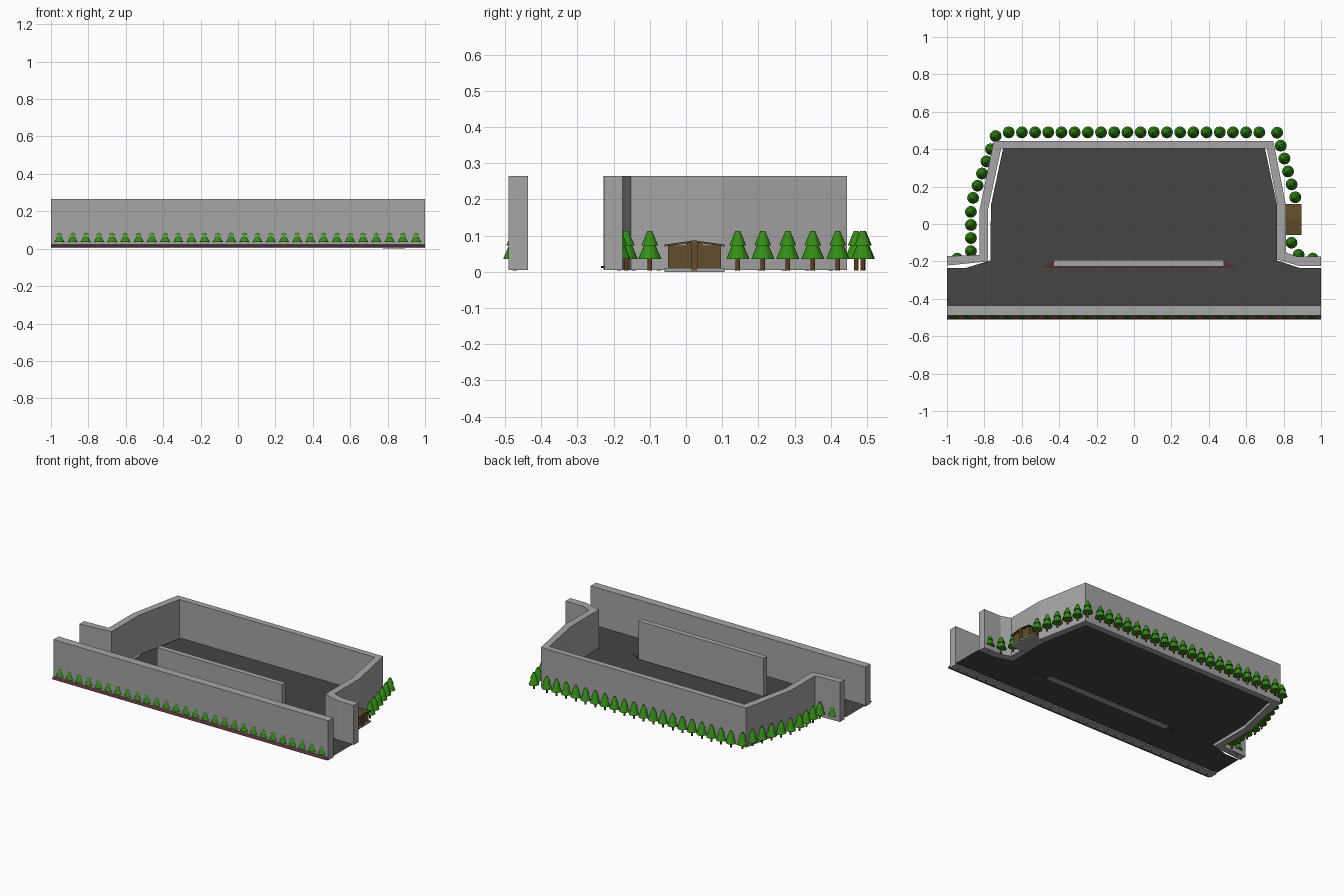
import bpy, bmesh, math
from mathutils import Matrix, Vector

if "Cube" in bpy.data.objects:
    bpy.data.objects.remove(bpy.data.objects["Cube"])


def material(name, rgb):
    m = bpy.data.materials.new(name)
    m.diffuse_color = (*rgb, 1)
    m.use_nodes = True
    m.node_tree.nodes["Principled BSDF"].inputs["Base Color"].default_value = m.diffuse_color
    return m


CONCRETE = material("concrete grey", (0.38, 0.38, 0.38))
ASPHALT = material("asphalt", (0.058, 0.058, 0.058))
PAVING = material("dark red paving", (0.09, 0.03, 0.03))
LEAF = material("tree green", (0.035, 0.27, 0.008))
BARK = material("bark brown", (0.12, 0.05, 0.015))
WOOD = material("hut wood", (0.12, 0.075, 0.025))


def finish(name, bm, mats):
    me = bpy.data.meshes.new(name)
    bmesh.ops.recalc_face_normals(bm, faces=bm.faces)
    bm.to_mesh(me)
    bm.free()
    for m in mats:
        me.materials.append(m)
    ob = bpy.data.objects.new(name, me)
    bpy.context.collection.objects.link(ob)
    return ob


def prism(name, outline, z0, z1, mat):
    """Extrude an xy outline from z0 to z1."""
    bm = bmesh.new()
    face = bm.faces.new([bm.verts.new((x, y, z0)) for x, y in outline])
    ext = bmesh.ops.extrude_face_region(bm, geom=[face])["geom"]
    bmesh.ops.translate(bm, vec=(0, 0, z1 - z0),
                        verts=[v for v in ext if isinstance(v, bmesh.types.BMVert)])
    return finish(name, bm, [mat])


def box(name, x0, x1, y0, y1, z0, z1, mat):
    return prism(name, [(x0, y0), (x1, y0), (x1, y1), (x0, y1)], z0, z1, mat)


def sheet(name, points, mat):
    bm = bmesh.new()
    bm.faces.new([bm.verts.new(p) for p in points])
    ob = finish(name, bm, [mat])
    if ob.data.polygons[0].normal.z < 0:
        ob.data.flip_normals()
    return ob


BASE, TOP = 0.005, 0.265

# Asphalt floor, a single sheet following the walls
floor = [(-1, -0.51), (1, -0.51), (1, -0.235), (0.885, -0.235), (0.765, -0.195),
         (0.765, 0.1), (0.70, 0.405), (-0.70, 0.405), (-0.765, 0.1),
         (-0.768, -0.195), (-0.9, -0.235), (-1, -0.235)]
sheet("floor", [(x, y, 0.013) for x, y in floor], ASPHALT)

# Paved strips below the front wall and the middle wall
sheet("front_paving", [(-1, -0.51, 0.013), (1, -0.51, 0.013),
                       (1, -0.488, 0.024), (-1, -0.488, 0.024)], PAVING)
prism("middle_paving", [(-0.5, -0.235), (0.555, -0.235), (0.48, -0.193), (-0.43, -0.193)],
      0.010, 0.016, PAVING)

# Straight walls
box("front_wall", -1, 1, -0.49, -0.437, BASE, TOP, CONCRETE)
box("middle_wall", -0.43, 0.48, -0.228, -0.193, BASE, TOP, CONCRETE)

# Surrounding wall: outer line one way, inner line back
outer = [(-1, -0.172), (-0.825, -0.165), (-0.825, 0.08), (-0.75, 0.445), (0.745, 0.445),
         (0.812, 0.1), (0.812, -0.152), (0.875, -0.175), (1, -0.175)]
inner = [(1, -0.225), (0.885, -0.225), (0.767, -0.19), (0.767, 0.1), (0.71, 0.405),
         (-0.71, 0.405), (-0.78, 0.08), (-0.78, -0.2), (-1, -0.222)]
prism("surrounding_wall", outer + inner, BASE, TOP, CONCRETE)

# Hut by the right wall: plinth, body, shallow gable roof, post
box("hut_plinth", 0.775, 0.892, -0.06, 0.107, 0.0, 0.01, CONCRETE)
box("hut_body", 0.805, 0.882, -0.05, 0.096, 0.01, 0.073, WOOD)
roof = bmesh.new()
profile = [(-0.06, 0.070), (0.023, 0.081), (0.107, 0.070),
           (0.107, 0.075), (0.023, 0.087), (-0.06, 0.075)]
f = roof.faces.new([roof.verts.new((0.805, y, z)) for y, z in profile])
ext = bmesh.ops.extrude_face_region(roof, geom=[f])["geom"]
bmesh.ops.translate(roof, vec=(0.09, 0, 0),
                    verts=[v for v in ext if isinstance(v, bmesh.types.BMVert)])
finish("hut_roof", roof, [WOOD])
box("hut_gable", 0.805, 0.882, 0.0, 0.046, 0.07, 0.08, WOOD)
box("hut_post", 0.88, 0.894, 0.014, 0.032, 0.004, 0.083, WOOD)


# Trees: trunk and two stacked blunt cones, joined in one shared mesh
def cone(bm, r1, r2, z0, z1, index):
    old = set(bm.faces)
    bmesh.ops.create_cone(bm, cap_ends=True, segments=12, radius1=r1, radius2=r2,
                          depth=z1 - z0, matrix=Matrix.Translation((0, 0, (z0 + z1) / 2)))
    for face in set(bm.faces) - old:
        face.material_index = index


bm = bmesh.new()
cone(bm, 0.006, 0.006, 0.004, 0.04, 1)
cone(bm, 0.032, 0.014, 0.035, 0.078, 0)
cone(bm, 0.023, 0.007, 0.073, 0.112, 0)
tree = finish("tree", bm, [LEAF, BARK])

spots = [(-0.67 + i * 1.34 / 19, 0.49) for i in range(20)]            # back row
spots += [(-0.955 + i * 1.907 / 27, -0.473) for i in range(28)]       # front row
spots += [(-0.74, 0.47), (-0.945, -0.185)]                            # left side
spots += [(-0.765 - 0.0238 * i, 0.40 - 0.065 * i) for i in range(5)]
spots += [(-0.872, 0.065 - 0.07 * i) for i in range(4)]
spots += [(0.765 + 0.0195 * i, 0.488 - 0.069 * i) for i in range(6)]  # right side
spots += [(0.842, -0.1), (0.88, -0.165), (0.955, -0.185)]
for i, (x, y) in enumerate(spots):
    ob = tree if i == 0 else tree.copy()
    if i:
        bpy.context.collection.objects.link(ob)
    ob.location = (x, y, 0)
